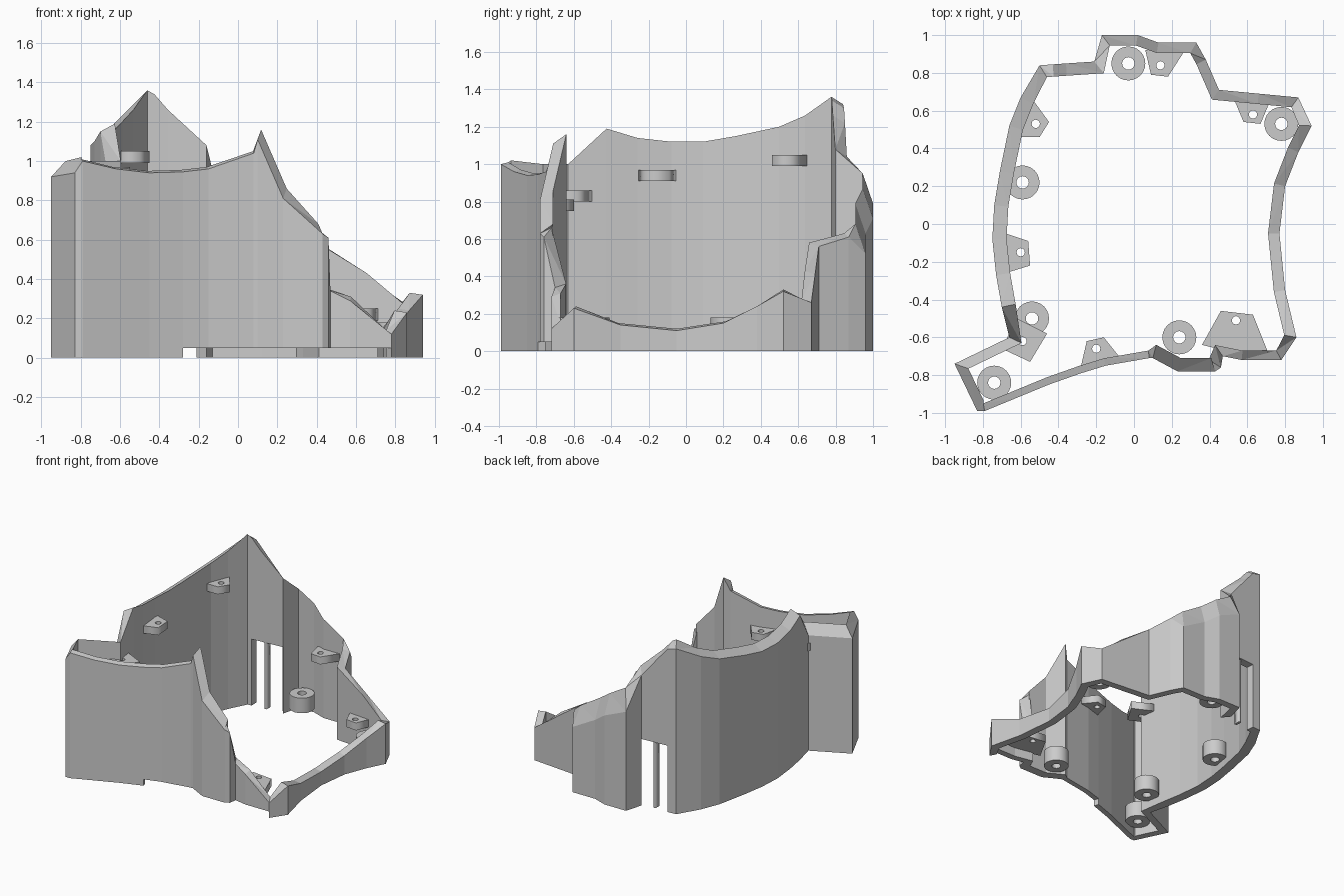
import bpy
import bmesh
import math
from mathutils import Vector

cube = bpy.data.objects.get("Cube")
if cube:
    bpy.data.objects.remove(cube, do_unlink=True)

grey = bpy.data.materials.new("plain grey")
grey.use_nodes = True
grey.diffuse_color = (0.6, 0.6, 0.6, 1)
grey.node_tree.nodes["Principled BSDF"].inputs["Base Color"].default_value = grey.diffuse_color


def add_object(name, data):
    obj = bpy.data.objects.new(name, data)
    bpy.context.scene.collection.objects.link(obj)
    if not data.materials:
        data.materials.append(grey)
    return obj


def circle(x, y, radius, sides):
    return [(x + radius * math.cos(math.tau * i / sides),
             y + radius * math.sin(math.tau * i / sides)) for i in range(sides)]


def plate(name, loops, bottom, top):
    """Solid slab from an outline and optional hole outlines."""
    curve = bpy.data.curves.new(name, 'CURVE')
    curve.dimensions = '2D'
    curve.fill_mode = 'BOTH'
    curve.extrude = (top - bottom) / 2
    for loop in loops:
        spline = curve.splines.new('POLY')
        spline.points.add(len(loop) - 1)
        spline.use_cyclic_u = True
        for point, (x, y) in zip(spline.points, loop):
            point.co = (x, y, 0, 1)
    helper = add_object(name + "_outline", curve)
    bpy.context.view_layer.update()
    graph = bpy.context.evaluated_depsgraph_get()
    mesh = bpy.data.meshes.new_from_object(helper.evaluated_get(graph))
    bpy.data.objects.remove(helper, do_unlink=True)
    for vert in mesh.vertices:
        vert.co.z += (top + bottom) / 2
    return add_object(name, mesh)


# Wall path, counter-clockwise: thickness, drop of the outer rim, foot height,
# then outer x, outer y and inner rim height at each point
pocket = (0.055, 0.08, 0, [
    (-.66, -.60, 1.0), (-.95, -.74, 1.0), (-.83, -.99, 1.02)])
front_corner = (0.04, 0.01, 0, [
    (-.79, -.99, 1.01), (-.62, -.92, .97), (-.45, -.85, .95)])
front = (0.04, 0.01, 0.05, [
    (-.28, -.79, .955), (-.15, -.75, .97), (.08, -.71, 1.05)])
front_bulge = (0.07, 0.05, 0.05, [
    (.10, -.71, 1.16), (.23, -.78, .86), (.43, -.78, .68), (.46, -.76, .66)])
front_low = (0.05, 0.02, 0.05, [
    (.47, -.70, .36), (.57, -.72, .31)])
front_end = (0.05, 0.02, 0, [(.78, -.72, .14)])
side_low = (0.06, 0.01, 0, [
    (.86, -.60, .24), (.80, -.35, .15), (.77, -.05, .12),
    (.80, .20, .16), (.87, .38, .25), (.94, .52, .33)])
back_low = (0.055, 0.02, 0, [
    (.87, .67, .28), (.66, .69, .43), (.45, .71, .58), (.38, .87, .63)])
back_step = (0.055, 0.16, 0, [
    (.33, .96, .68), (.13, .96, .79), (.02, 1.0, .87), (-.17, 1.0, .95)])
back_doorway = (0.065, 0.04, 0.53, [(-.21, .86, 1.08), (-.36, .85, 1.26)])
back_peak = (0.065, 0.04, 0, [(-.43, .845, 1.34), (-.50, .84, 1.36)])
side_high = (0.075, 0.04, 0, [
    (-.60, .67, 1.26), (-.66, .52, 1.2), (-.71, .28, 1.15), (-.74, .1, 1.12),
    (-.75, -.08, 1.12), (-.73, -.27, 1.14), (-.70, -.44, 1.19)])

path = []
for thickness, drop, foot, points in (
        pocket, front_corner, front, front_bulge, front_low, front_end, side_low,
        back_low, back_step, back_doorway, back_peak, side_high):
    path += [(Vector((x, y)), z, thickness, drop, foot) for x, y, z in points]

# Mitred inner line of the wall
inner_line = []
for i, (here, z, thickness, drop, foot) in enumerate(path):
    before = (here - path[i - 1][0]).normalized()
    after = (path[(i + 1) % len(path)][0] - here).normalized()
    n1 = Vector((-before.y, before.x))
    n2 = Vector((-after.y, after.x))
    mid = (n1 + n2).normalized()
    inner_line.append(here + mid * thickness / max(mid.dot(n1), 0.6))

# Shell: outer skin, rim, inner skin and foot, with jambs where the foot steps
bm = bmesh.new()


def add_quad(corners):
    bm.faces.new([bm.verts.new(c) for c in corners])


def section(i, foot):
    outer, z, drop = path[i][0], path[i][1], path[i][3]
    inner = inner_line[i]
    return [(outer.x, outer.y, foot), (outer.x, outer.y, z - drop),
            (inner.x, inner.y, z), (inner.x, inner.y, foot)]


for i in range(len(path)):
    foot, last_foot = path[i][4], path[i - 1][4]
    a, b = section(i, foot), section((i + 1) % len(path), foot)
    for k in range(4):
        m = (k + 1) % 4
        add_quad((a[k], b[k], b[m], a[m]))
    if foot != last_foot:
        c = section(i, last_foot)
        jamb = (a[0], a[3], c[3], c[0])
        add_quad(jamb if foot > last_foot else jamb[::-1])
bmesh.ops.remove_doubles(bm, verts=bm.verts, dist=0.0005)
bmesh.ops.triangulate(bm, faces=bm.faces)
bmesh.ops.recalc_face_normals(bm, faces=bm.faces)
shell_mesh = bpy.data.meshes.new("shell_wall")
bm.to_mesh(shell_mesh)
bm.free()
add_object("shell_wall", shell_mesh)

# Thin upright in the rear doorway
plate("doorway_bar", [[(-.32, .79), (-.30, .79), (-.30, .84), (-.32, .84)]], 0, .54)

# Round screw bosses near the floor
bosses = {
    "boss_rear": (-.03, .85), "boss_rear_left": (.78, .53),
    "boss_right": (-.59, .22), "boss_front_right": (-.54, -.50),
    "boss_pocket": (-.74, -.84), "boss_front": (.24, -.60)}
for name, (x, y) in bosses.items():
    plate(name, [circle(x, y, .09, 24), circle(x, y, .033, 16)], .06, .18)

# Screw tabs on the inside of the wall: base height, hole centre, outline
tabs = {
    "tab_right_rear": (.99, (-.52, .53), [(-.53, .65), (-.45, .54), (-.50, .46), (-.61, .46), (-.60, .57)]),
    "tab_right_front": (.91, (-.60, -.15), [(-.68, -.05), (-.56, -.09), (-.55, -.22), (-.68, -.26)]),
    "tab_pocket": (.80, (-.59, -.62), [(-.55, -.73), (-.46, -.58), (-.62, -.50), (-.70, -.66)]),
    "tab_front": (.75, (-.20, -.66), [(-.28, -.75), (-.25, -.62), (-.16, -.60), (-.08, -.70)]),
    "tab_front_low": (.12, (.54, -.51), [(.36, -.64), (.46, -.46), (.63, -.48), (.71, -.68), (.48, -.67)]),
    "tab_rear": (.49, (.14, .84), [(.06, .92), (.09, .79), (.18, .78), (.27, .92)]),
    "tab_rear_low": (.19, (.63, .58), [(.53, .66), (.58, .54), (.67, .53), (.72, .65)])}
for name, (z, (x, y), outline) in tabs.items():
    plate(name, [outline, circle(x, y, .022, 12)], z, z + .06)
